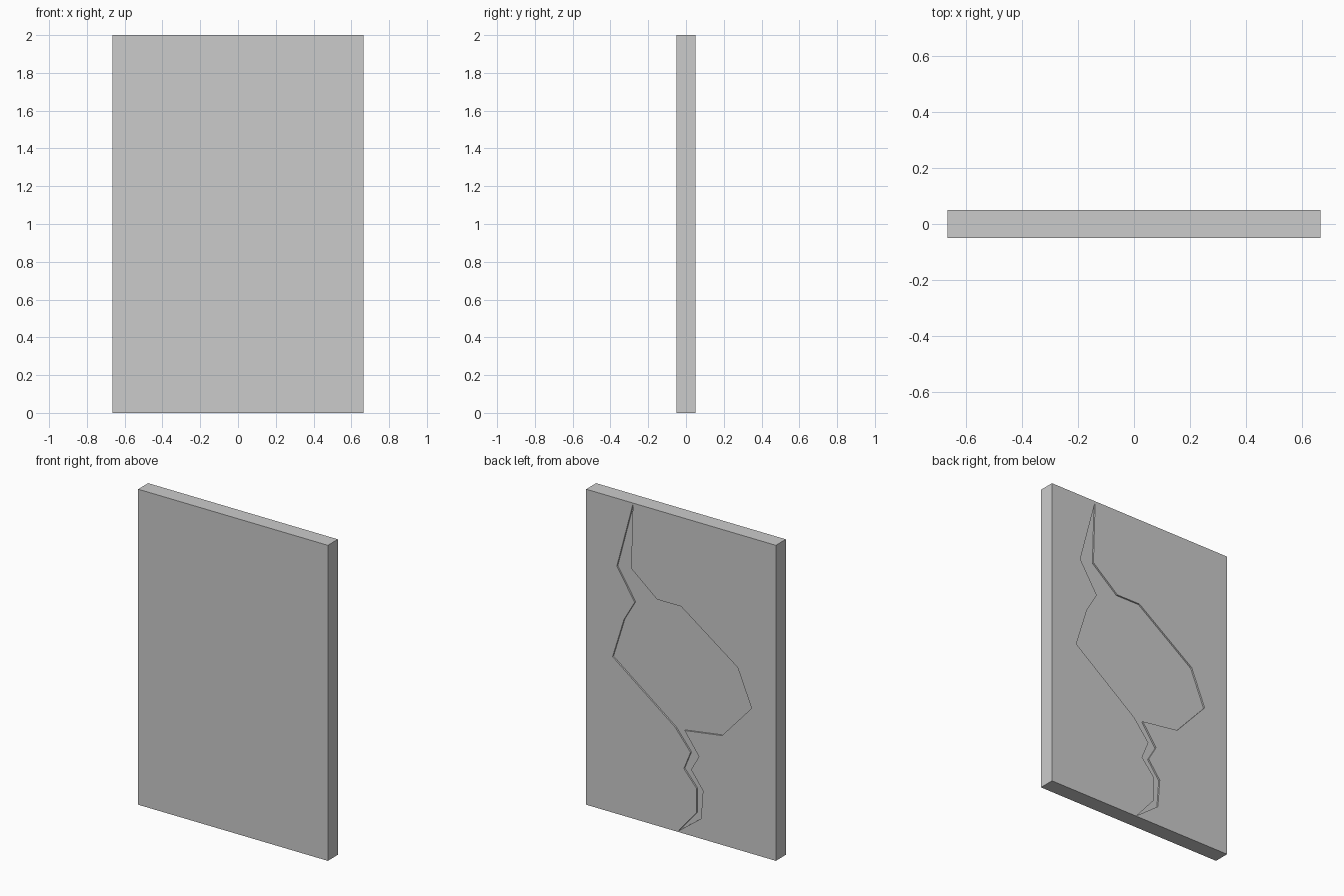
import bpy, bmesh

if "Cube" in bpy.data.objects:
    bpy.data.objects.remove(bpy.data.objects["Cube"])

W, T, H = 1.33, 0.10, 2.0   # slab width, thickness, height
DEPTH = 0.01                # depth of the crack carved in the back face


def prism(name, outline, y0, y1):
    """Extrude an (x, z) outline from y0 to y1."""
    bm = bmesh.new()
    face = bm.faces.new([bm.verts.new((x, y0, z)) for x, z in outline])
    ext = bmesh.ops.extrude_face_region(bm, geom=[face])
    verts = [g for g in ext["geom"] if isinstance(g, bmesh.types.BMVert)]
    bmesh.ops.translate(bm, vec=(0, y1 - y0, 0), verts=verts)
    bmesh.ops.recalc_face_normals(bm, faces=bm.faces)
    mesh = bpy.data.meshes.new(name)
    bm.to_mesh(mesh)
    bm.free()
    obj = bpy.data.objects.new(name, mesh)
    bpy.context.collection.objects.link(obj)
    return obj


# Flat slab
slab = prism("cracked_slab", [(-W/2, 0), (W/2, 0), (W/2, H), (-W/2, H)], -T/2, T/2)

# Crack outline: down the +x side, then back up the -x side
crack_down = [(0.337, 1.994), (0.45, 1.57), (0.325, 1.374), (0.40, 1.245),
              (0.48, 0.988), (0.04, 0.657), (-0.067, 0.527), (-0.02, 0.412),
              (-0.11, 0.309), (-0.11, 0.157), (0.021, 0.005)]
crack_up = [(-0.14, 0.126), (-0.154, 0.308), (-0.07, 0.419), (-0.126, 0.516),
            (-0.025, 0.655), (-0.287, 0.693), (-0.495, 0.921), (-0.397, 1.154),
            (0.0, 1.435), (0.168, 1.434), (0.35, 1.583)]

# Shallow recess carved into the back face
cutter = prism("crack_cutter", crack_down + crack_up, T/2 - DEPTH, T/2 + 0.05)
cutter.hide_render = True
cutter.hide_set(True)
cut = slab.modifiers.new("crack", 'BOOLEAN')
cut.operation = 'DIFFERENCE'
cut.solver = 'EXACT'
cut.object = cutter
